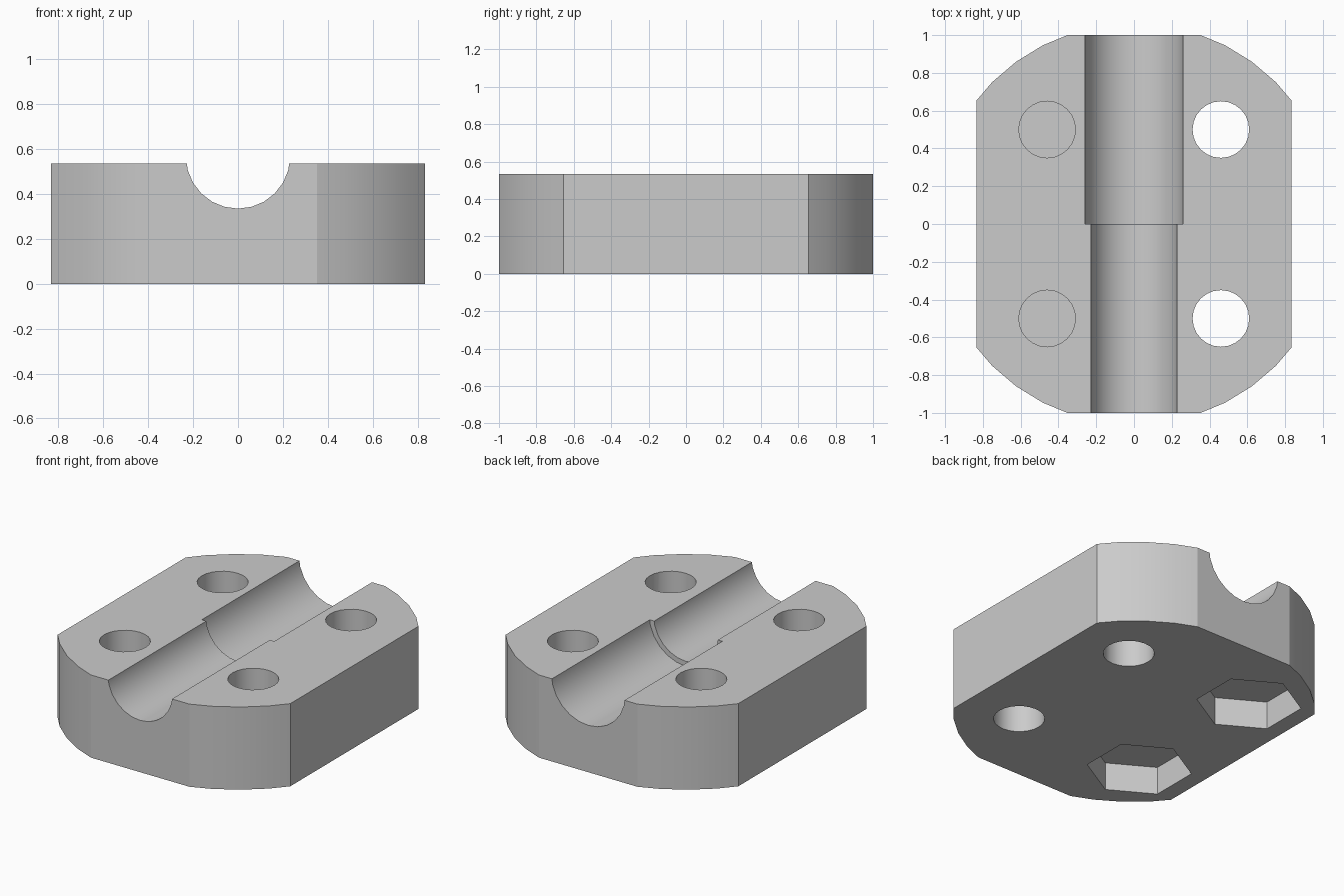
import bpy
from math import pi, radians

if "Cube" in bpy.data.objects:
    bpy.data.objects.remove(bpy.data.objects["Cube"])

HEIGHT = 0.535
HOLE_X, HOLE_Y = 0.46, 0.5
AXIS_Z = 0.567            # centre line of the channel

grey = bpy.data.materials.new("light_grey")
grey.use_nodes = True
colour = (0.6, 0.6, 0.6, 1)
grey.diffuse_color = colour
grey.node_tree.nodes["Principled BSDF"].inputs["Base Color"].default_value = colour


def prism(name, sides, radius, z0, z1, x=0, y=0, turn=0):
    """Upright prism between two heights."""
    bpy.ops.mesh.primitive_cylinder_add(
        vertices=sides, radius=radius, depth=z1 - z0,
        location=(x, y, (z0 + z1) / 2), rotation=(0, 0, turn))
    obj = bpy.context.object
    obj.name = name
    return obj


def channel(name, radius, y0, y1):
    """Round bar lying along y."""
    bpy.ops.mesh.primitive_cylinder_add(
        vertices=24, radius=radius, depth=y1 - y0,
        location=(0, (y0 + y1) / 2, AXIS_Z), rotation=(pi / 2, 0, 0))
    obj = bpy.context.object
    obj.name = name
    return obj


def combine(target, cutter, operation="DIFFERENCE"):
    """Apply a boolean and discard the cutter."""
    cutter.hide_render = True
    mod = target.modifiers.new("cut", "BOOLEAN")
    mod.operation = operation
    mod.solver = "EXACT"
    mod.object = cutter
    bpy.context.view_layer.objects.active = target
    bpy.ops.object.modifier_apply(modifier=mod.name)
    bpy.data.objects.remove(cutter)


# Round disc trimmed to straight sides and ends
block = prism("clamp_block", 40, 1.062, 0, HEIGHT)
bpy.ops.mesh.primitive_cube_add(size=2, location=(0, 0, HEIGHT / 2))
trim = bpy.context.object
trim.scale = (0.833, 1, 1)
combine(block, trim, "INTERSECT")

# Stepped channel, wider at the back
combine(block, channel("narrow_channel", 0.232, -1.2, 0.1))
combine(block, channel("wide_channel", 0.264, 0, 1.2))

for y in (-HOLE_Y, HOLE_Y):
    # Through hole on one side
    combine(block, prism("through_hole", 24, 0.15, -0.1, 0.7, HOLE_X, y))
    # Blind hole above a hexagonal nut pocket, with a thin skin between
    combine(block, prism("nut_pocket", 6, 0.31, -0.1, 0.18, -HOLE_X, y))
    combine(block, prism("blind_hole", 24, 0.15, 0.205, 0.7, -HOLE_X, y))

block.data.materials.clear()
block.data.materials.append(grey)
bpy.ops.object.select_all(action="DESELECT")
block.select_set(True)
bpy.context.view_layer.objects.active = block
bpy.ops.object.shade_smooth_by_angle(angle=radians(20))
